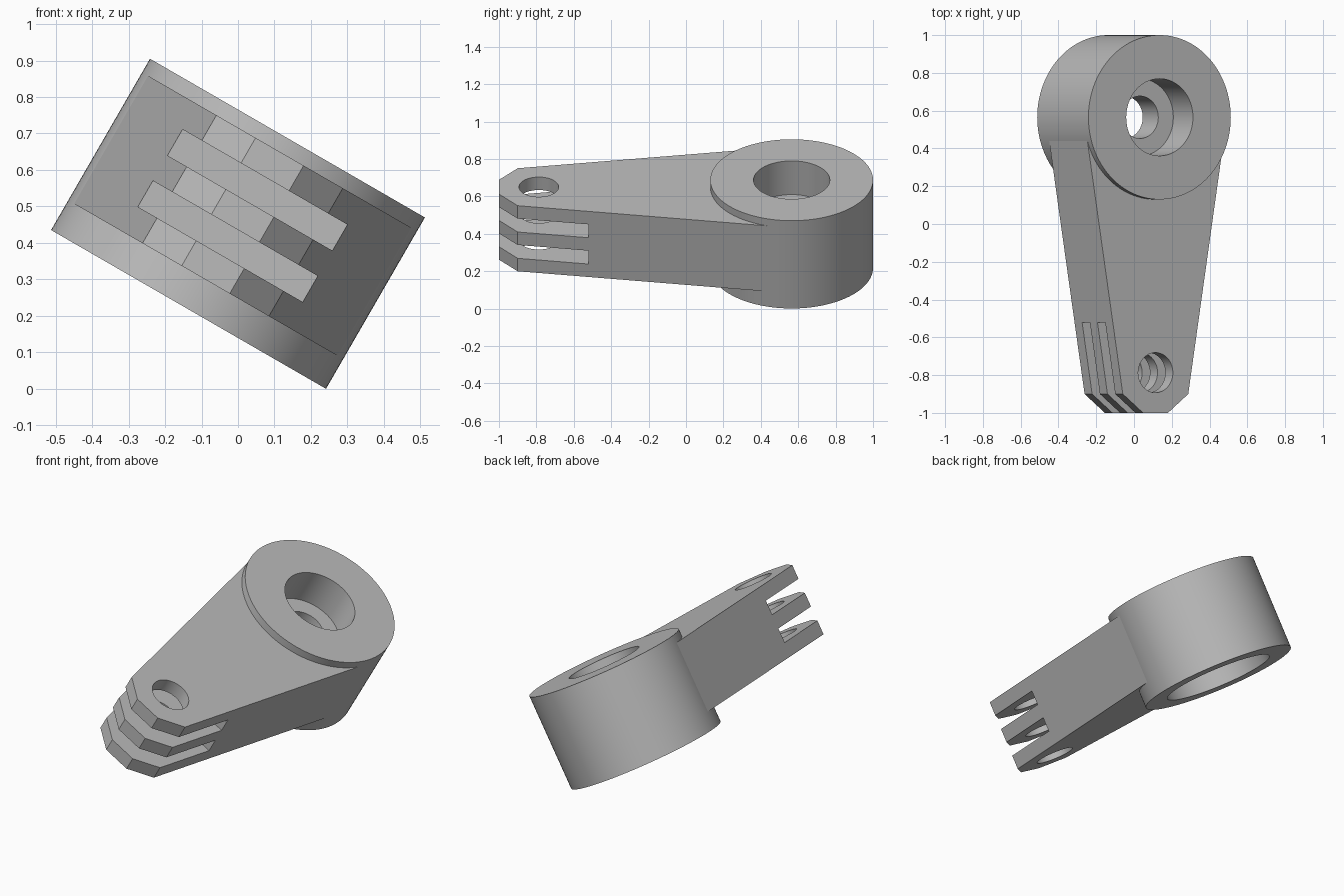
import bpy, bmesh, math
from mathutils import Matrix

if "Cube" in bpy.data.objects:
    bpy.data.objects.remove(bpy.data.objects["Cube"])

TILT = Matrix.Translation((0, 0, 0.4526)) @ Matrix.Rotation(math.radians(30), 4, 'Y')
BOSS_R, BOSS_Y, BOSS_H = 0.435, 0.565, 0.271   # radius, centre, half height
ARM_TOP, ARM_BOTTOM = 0.228, -0.177
END_W, END_Y = 0.2, -0.9                       # half width where the nose chamfer starts
PRONG, SLOT = 0.08, 0.0825                     # prong and slot thickness

metal = bpy.data.materials.new("plain grey")
metal.use_nodes = True
grey = (0.5, 0.5, 0.5, 1)
metal.diffuse_color = grey
metal.node_tree.nodes["Principled BSDF"].inputs["Base Color"].default_value = grey


def make_object(name, bm):
    bmesh.ops.recalc_face_normals(bm, faces=bm.faces)
    mesh = bpy.data.meshes.new(name)
    bm.to_mesh(mesh)
    bm.free()
    mesh.materials.append(metal)
    obj = bpy.data.objects.new(name, mesh)
    bpy.context.collection.objects.link(obj)
    return obj


def smooth(obj):
    bpy.ops.object.select_all(action='DESELECT')
    obj.select_set(True)
    bpy.context.view_layer.objects.active = obj
    bpy.ops.object.shade_smooth_by_angle(angle=math.radians(30))


def cut(obj, cutter):
    mod = obj.modifiers.new("cut", 'BOOLEAN')
    mod.operation, mod.solver, mod.object = 'DIFFERENCE', 'EXACT', cutter
    bpy.context.view_layer.objects.active = obj
    bpy.ops.object.modifier_apply(modifier=mod.name)
    bpy.data.objects.remove(cutter)


# Boss: ring section, small counterbore above and a wide one below, spun about its axis
section = [(BOSS_R, BOSS_H), (0.204, BOSS_H), (0.204, 0.063), (0.112, 0.063),
           (0.112, -0.102), (0.306, -0.102), (0.306, -BOSS_H), (BOSS_R, -BOSS_H)]
bm = bmesh.new()
verts = [bm.verts.new((r, BOSS_Y, z)) for r, z in section]
edges = [bm.edges.new((v, verts[i - 1])) for i, v in enumerate(verts)]
bmesh.ops.spin(bm, geom=verts + edges, cent=(0, BOSS_Y, 0), axis=(0, 0, 1),
               angle=math.tau, steps=128)
bmesh.ops.remove_doubles(bm, verts=bm.verts, dist=0.0001)
boss = make_object("boss", bm)

# Arm: outline running into the boss, chamfered nose, arc hidden inside the boss
tangent = math.radians(-9.3)
wall_r = BOSS_R - 0.004
right = [(0.076, -1), (END_W, END_Y),
         (wall_r * math.cos(tangent), BOSS_Y + wall_r * math.sin(tangent))]
arc = []
for i in range(33):
    a = tangent + (-math.pi - 2 * tangent) * i / 32
    arc.append((0.4 * math.cos(a), BOSS_Y + 0.4 * math.sin(a)))
outline = right + arc + [(-x, y) for x, y in reversed(right)]
bm = bmesh.new()
base = bm.faces.new([bm.verts.new((x, y, ARM_BOTTOM)) for x, y in outline])
top = bmesh.ops.extrude_face_region(bm, geom=[base])["geom"]
bmesh.ops.translate(bm, vec=(0, 0, ARM_TOP - ARM_BOTTOM),
                    verts=[g for g in top if isinstance(g, bmesh.types.BMVert)])
arm = make_object("forked_arm", bm)

# Two slots divide the end of the arm into three prongs
for i in range(2):
    z = ARM_TOP - PRONG - SLOT / 2 - i * (PRONG + SLOT)
    bm = bmesh.new()
    bmesh.ops.create_cube(bm, size=1, matrix=Matrix.Translation((0, -0.822, z))
                          @ Matrix.Diagonal((1, 0.6, SLOT, 1)))
    cut(arm, make_object("slot_cutter", bm))

# Pin hole through all prongs
bm = bmesh.new()
bmesh.ops.create_cone(bm, cap_ends=True, segments=64, radius1=0.106, radius2=0.106,
                      depth=1, matrix=Matrix.Translation((0, -0.787, 0)))
cut(arm, make_object("pin_hole_cutter", bm))

for part in (boss, arm):
    part.matrix_world = TILT
    smooth(part)
